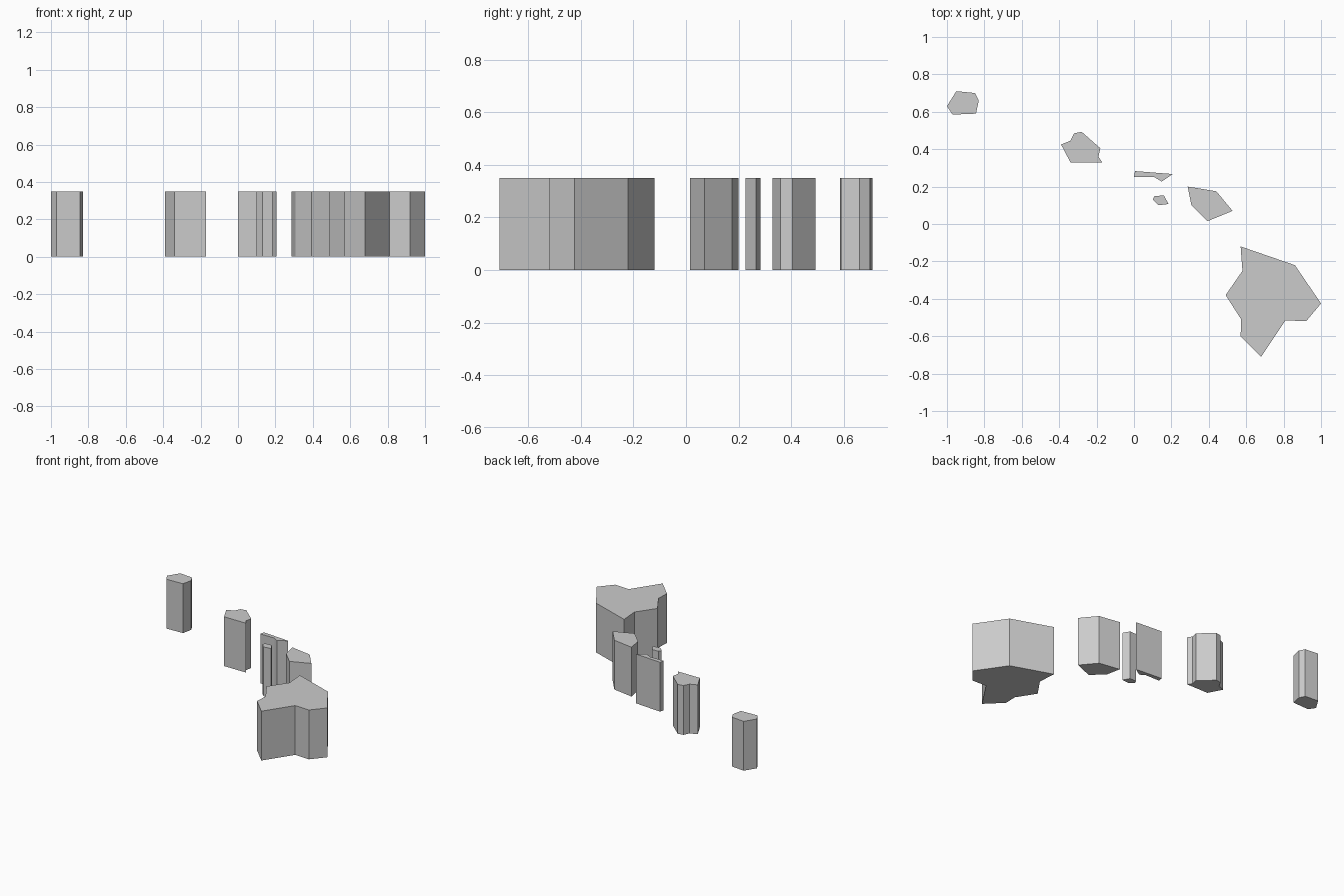
import bpy
import bmesh

cube = bpy.data.objects.get("Cube")
if cube:
    bpy.data.objects.remove(cube, do_unlink=True)

HEIGHT = 0.35

# Single stone grey
grey = bpy.data.materials.new("light grey")
grey.use_nodes = True
colour = (0.6, 0.6, 0.6, 1)
grey.diffuse_color = colour
grey.node_tree.nodes["Principled BSDF"].inputs["Base Color"].default_value = colour


def prism(name, outline):
    """Extrude a flat outline straight up into a solid block."""
    bm = bmesh.new()
    base = bm.faces.new([bm.verts.new((x, y, 0)) for x, y in outline])
    walls = bmesh.ops.extrude_face_region(bm, geom=[base], use_keep_orig=True)
    top = [v for v in walls["geom"] if isinstance(v, bmesh.types.BMVert)]
    bmesh.ops.translate(bm, verts=top, vec=(0, 0, HEIGHT))
    bmesh.ops.recalc_face_normals(bm, faces=bm.faces)
    mesh = bpy.data.meshes.new(name)
    bm.to_mesh(mesh)
    bm.free()
    mesh.materials.append(grey)
    bpy.context.collection.objects.link(bpy.data.objects.new(name, mesh))


# Coastline of each island, clockwise from above
islands = {
    "far_west_island": [
        (-1, .63), (-.95, .71), (-.85, .7), (-.83, .66), (-.845, .59), (-.97, .585)],
    "west_island": [
        (-.39, .425), (-.34, .445), (-.32, .485), (-.28, .493),
        (-.18, .405), (-.19, .36), (-.17, .33), (-.34, .33)],
    "narrow_island": [
        (.005, .283), (.207, .267), (.148, .227), (.11, .25), (0, .25)],
    "tiny_island": [
        (.11, .15), (.16, .152), (.185, .107), (.13, .1), (.1, .13)],
    "middle_island": [
        (.287, .2), (.44, .175), (.527, .07), (.393, .015), (.307, .1)],
    "large_island": [
        (.57, -.12), (.86, -.22), (1, -.425), (.92, -.52), (.81, -.515),
        (.68, -.71), (.57, -.6), (.573, -.51), (.49, -.38), (.58, -.25)],
}
for name, outline in islands.items():
    prism(name, outline)
